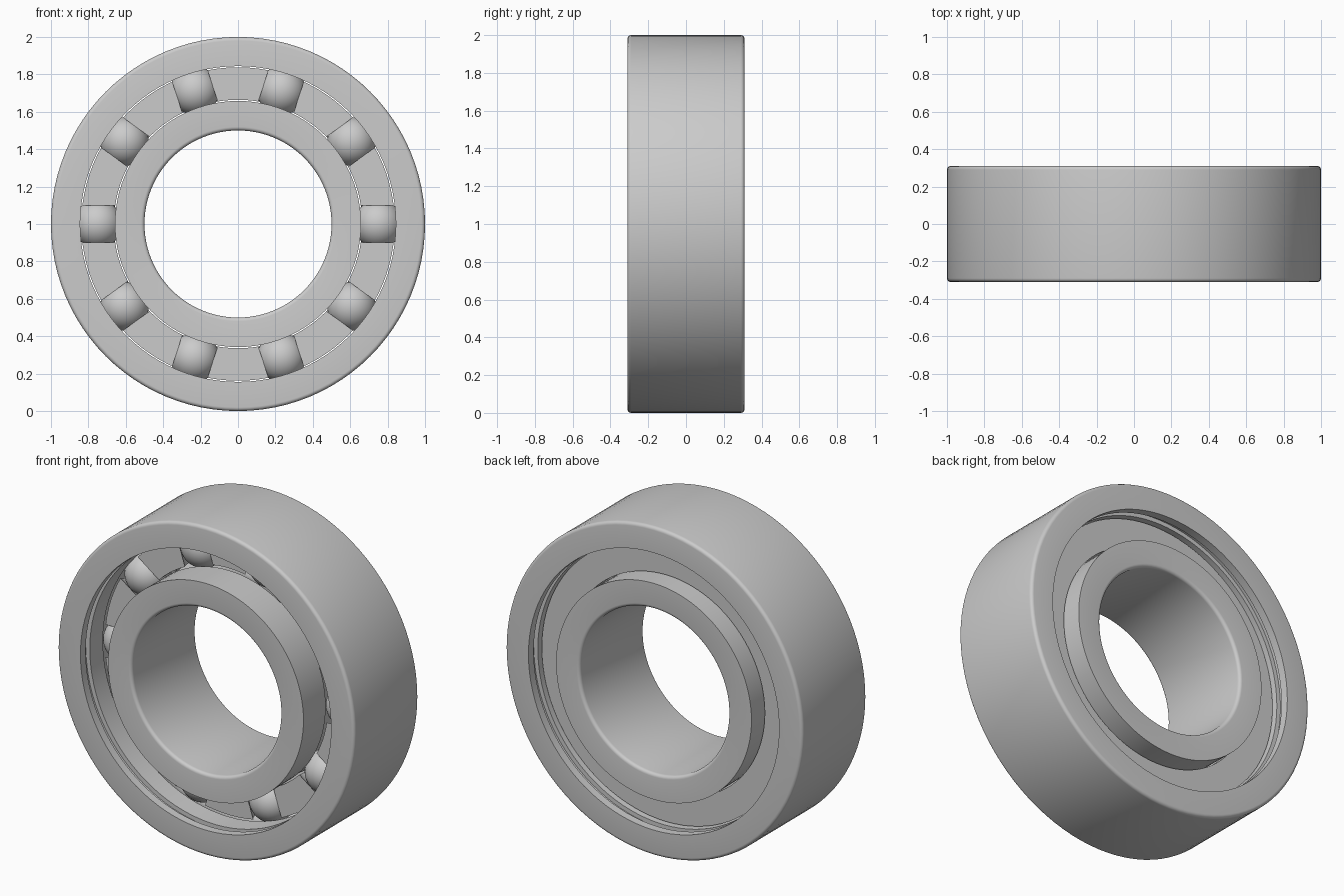
import bpy
import bmesh
import math
from mathutils import Matrix, Vector

if "Cube" in bpy.data.objects:
    bpy.data.objects.remove(bpy.data.objects["Cube"], do_unlink=True)

SEGMENTS = 96
HALF = 0.31          # half the width of the bearing
PITCH = 0.75         # radius of the circle of balls
BALL = 0.13
BALLS = 10
CENTRE = Vector((0, 0, 1))

steel = bpy.data.materials.new("steel grey")
steel.use_nodes = True
grey = (0.6, 0.6, 0.6, 1)
steel.diffuse_color = grey
steel.node_tree.nodes["Principled BSDF"].inputs["Base Color"].default_value = grey


def arc(r, y, radius, start, end, steps):
    """Points (r, y) along an arc, angles in degrees."""
    angles = [math.radians(start + (end - start) * i / steps) for i in range(steps + 1)]
    return [(r + radius * math.cos(a), y + radius * math.sin(a)) for a in angles]


def make_object(name, bm):
    bmesh.ops.recalc_face_normals(bm, faces=bm.faces)
    mesh = bpy.data.meshes.new(name)
    bm.to_mesh(mesh)
    bm.free()
    mesh.materials.append(steel)
    obj = bpy.data.objects.new(name, mesh)
    bpy.context.collection.objects.link(obj)
    return obj


def lathe(name, profile):
    """Turn a closed (r, y) profile around the bearing axis."""
    bm = bmesh.new()
    rings = []
    for s in range(SEGMENTS):
        a = math.tau * s / SEGMENTS
        rings.append([bm.verts.new(CENTRE + Vector((r * math.cos(a), y, r * math.sin(a))))
                      for r, y in profile])
    for s, ring in enumerate(rings):
        following = rings[(s + 1) % SEGMENTS]
        for i in range(len(profile)):
            j = (i + 1) % len(profile)
            bm.faces.new((ring[i], ring[j], following[j], following[i]))
    return make_object(name, bm)


def smooth(obj):
    bpy.ops.object.select_all(action="DESELECT")
    obj.select_set(True)
    bpy.context.view_layer.objects.active = obj
    bpy.ops.object.shade_smooth_by_angle(angle=math.radians(30))


# Outer ring: rounded rim, a seal groove on each side and a ball raceway
bevel = 0.02
edge = HALF - bevel
lip = 0.844
groove = [(lip, HALF), (lip, 0.26), (0.87, 0.26), (0.87, 0.22), (lip, 0.22)]
outer_ring = lathe("outer_ring",
                   arc(1 - bevel, -edge, bevel, -90, 0, 5)
                   + arc(1 - bevel, edge, bevel, 0, 90, 5)
                   + groove
                   + arc(PITCH, 0, BALL + 0.003, 45, -45, 10)
                   + [(r, -y) for r, y in reversed(groove)])

# Inner ring: rounded bore and a ball raceway
bore = 0.5 + bevel
inner_ring = lathe("inner_ring",
                   arc(bore, edge, bevel, 90, 180, 5)
                   + arc(bore, -edge, bevel, 180, 270, 5)
                   + [(0.658, -HALF)]
                   + arc(PITCH, 0, BALL + 0.003, 225, 135, 10)
                   + [(0.658, HALF)])

# Cage: closed at the back, with pockets open to the front
cage = lathe("cage", [(0.664, -0.085), (0.838, -0.085), (0.838, 0.19), (0.664, 0.19)])

pockets = bmesh.new()
for k in range(BALLS):
    spin = Matrix.Rotation(math.tau * k / BALLS, 4, "Y")
    place = (Matrix.Translation(CENTRE) @ spin @ Matrix.Translation((PITCH, 0, 0))
             @ Matrix.Rotation(math.pi / 2, 4, "Y"))
    bmesh.ops.create_cone(pockets, cap_ends=True, segments=40, radius1=BALL + 0.001,
                          radius2=BALL + 0.001, depth=0.3, matrix=place)
cutter = make_object("pocket_cutter", pockets)
cutter.hide_render = True

cut = cage.modifiers.new("pockets", "BOOLEAN")
cut.operation = "DIFFERENCE"
cut.solver = "EXACT"
cut.object = cutter
bpy.context.view_layer.objects.active = cage
bpy.ops.object.modifier_apply(modifier=cut.name)
bpy.data.objects.remove(cutter, do_unlink=True)

for part in (outer_ring, inner_ring, cage):
    smooth(part)

# Balls
for k in range(BALLS):
    a = math.tau * k / BALLS
    bm = bmesh.new()
    spot = CENTRE + PITCH * Vector((math.cos(a), 0, math.sin(a)))
    bmesh.ops.create_uvsphere(bm, u_segments=32, v_segments=20, radius=BALL,
                              matrix=Matrix.Translation(spot))
    smooth(make_object(f"ball_{k + 1}", bm))
